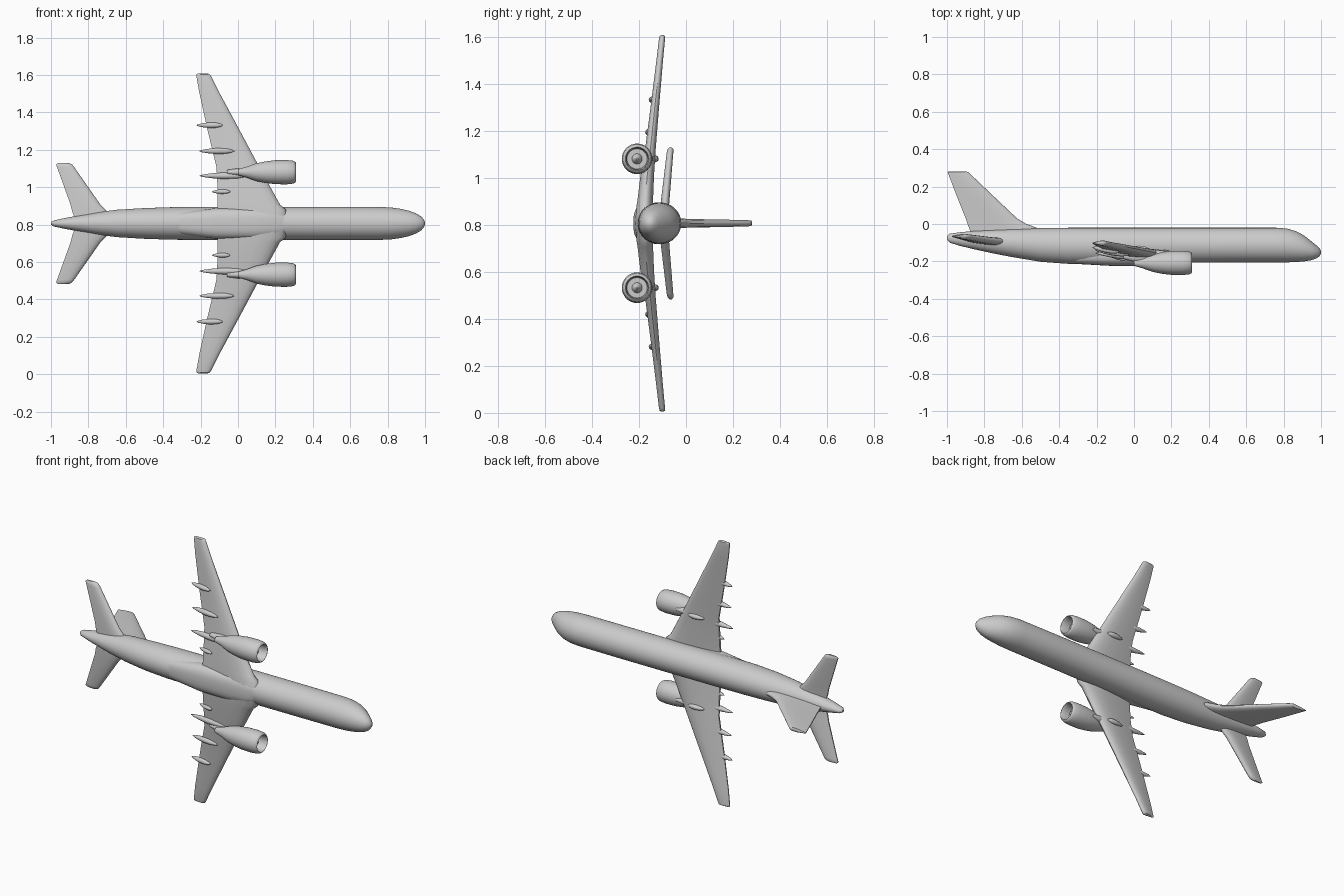
import bpy, bmesh, math
from mathutils import Vector

if "Cube" in bpy.data.objects:
    bpy.data.objects.remove(bpy.data.objects["Cube"])

CZ = 0.806  # height of the plane's centre line; nose +x, roof +y, wings along z

grey = bpy.data.materials.new("light grey")
grey.diffuse_color = (0.6, 0.6, 0.6, 1)
grey.use_nodes = True
grey.node_tree.nodes["Principled BSDF"].inputs["Base Color"].default_value = grey.diffuse_color


def loft(name, rings, closed=False):
    """Skin a list of equal-length point rings, capping both ends."""
    bm = bmesh.new()
    vs = [[bm.verts.new(p) for p in r] for r in rings]
    n = len(vs[0])
    pairs = list(zip(vs, vs[1:])) + ([(vs[-1], vs[0])] if closed else [])
    for a, b in pairs:
        for i in range(n):
            j = (i + 1) % n
            bm.faces.new((a[i], a[j], b[j], b[i]))
    if not closed:
        bm.faces.new(vs[0])
        bm.faces.new(vs[-1])
    bmesh.ops.recalc_face_normals(bm, faces=bm.faces)
    me = bpy.data.meshes.new(name)
    bm.to_mesh(me)
    bm.free()
    me.materials.append(grey)
    ob = bpy.data.objects.new(name, me)
    bpy.context.collection.objects.link(ob)
    bpy.context.view_layer.objects.active = ob
    bpy.ops.object.select_all(action='DESELECT')
    ob.select_set(True)
    bpy.ops.object.shade_smooth_by_angle(angle=math.radians(42))
    return ob


def oval(x, y, z, ry, rz, n=32, power=1.0):
    """Ring across the x axis; power below 1 makes it boxier."""
    pts = []
    for i in range(n):
        a = 2 * math.pi * i / n
        c, s = math.cos(a), math.sin(a)
        pts.append((x, y + ry * math.copysign(abs(c) ** power, c),
                    z + rz * math.copysign(abs(s) ** power, s)))
    return pts


# chord fraction and thickness fraction around an aerofoil
HALF = [(0, 0), (.02, .4), (.08, .75), (.2, 1), (.4, 1), (.65, .75), (.88, .42), (1, .2)]
FOIL = HALF + [(c, -t) for c, t in reversed(HALF[1:])]


def foil(lead, trail, half, span, mid, upright=False):
    """Aerofoil ring; lies across z for wings or across y for the fin."""
    pts = []
    for c, t in FOIL:
        x = lead + (trail - lead) * c
        pts.append((x, span, mid + half * t) if upright else (x, mid + half * t, span))
    return pts


def spindle(name, x0, x1, y, z, ry, rz, tilt=0.0):
    """Slim pod pointed at both ends."""
    rings = []
    for t, r in [(0, .08), (.08, .4), (.25, .75), (.5, 1), (.75, .9), (.92, .5), (1, .08)]:
        rings.append(oval(x0 + (x1 - x0) * t, y + tilt * (t - .5), z, ry * r, rz * r, 14))
    return loft(name, rings)


# fuselage: x, roof y, belly y, half width
body = [(-1, -.066, -.082, .007), (-.985, -.052, -.1, .016), (-.93, -.044, -.117, .028),
        (-.85, -.037, -.136, .043), (-.75, -.031, -.158, .06), (-.65, -.026, -.177, .073),
        (-.5, -.022, -.202, .082), (-.35, -.02, -.213, .087), (-.1, -.02, -.213, .089),
        (.2, -.02, -.207, .089), (.5, -.02, -.205, .089), (.76, -.02, -.205, .088),
        (.82, -.025, -.205, .085), (.87, -.04, -.203, .078), (.91, -.062, -.2, .069),
        (.95, -.094, -.193, .055), (.98, -.118, -.182, .037), (.994, -.133, -.17, .02),
        (1, -.146, -.158, .006)]
loft("fuselage", [oval(x, (t + b) / 2, CZ, (t - b) / 2, w, 40) for x, t, b, w in body])

# belly fairing between the wings
fairing = [(-.42, .03, .03), (-.3, .05, .06), (-.12, .06, .082), (.08, .06, .084),
           (.2, .052, .075), (.27, .035, .045)]
loft("belly_fairing", [oval(x, -.164, CZ, ry, rz, 32, .75) for x, ry, rz in fairing])

# tail fin with a curved front fillet
fin = [(-.06, -.5, -.87, .022), (-.02, -.52, -.882, .021), (0, -.575, -.89, .019),
       (.03, -.625, -.9, .018), (.15, -.752, -.948, .016), (.265, -.873, -.992, .013),
       (.278, -.887, -.997, .011), (.281, -.9, -.99, .004)]
loft("tail_fin", [foil(l, t, h, y, CZ, True) for y, l, t, h in fin])

for side, tag in ((1, "upper"), (-1, "lower")):
    def at(d):
        return CZ + side * d

    # main wing: span offset, leading x, trailing x, centre y, half thickness
    wing = [(.0, .27, -.11, -.178, .036), (.075, .255, -.11, -.175, .035),
            (.1, .225, -.11, -.173, .033), (.2, .17, -.11, -.165, .029),
            (.3, .115, -.115, -.153, .023), (.5, .008, -.163, -.132, .018),
            (.7, -.1, -.207, -.111, .014), (.785, -.143, -.222, -.102, .013),
            (.797, -.15, -.222, -.101, .011), (.801, -.16, -.215, -.1, .004)]
    loft("wing_" + tag, [foil(l, t, h, at(d), y) for d, l, t, y, h in wing])

    # tailplane
    tail = [(.0, -.66, -.86, -.096, .02), (.06, -.695, -.885, -.092, .019),
            (.1, -.735, -.895, -.088, .018), (.3, -.875, -.967, -.068, .014),
            (.315, -.887, -.973, -.066, .012), (.323, -.903, -.965, -.065, .005)]
    loft("tailplane_" + tag, [foil(l, t, h, at(d), y) for d, l, t, y, h in tail])

    # engine nacelle with a hollow intake and exhaust plug
    ez, ey = at(.274), -.208
    shell = [(.0, .016), (.05, .03), (.065, .036), (.1, .048), (.15, .058), (.2, .064),
             (.26, .065), (.295, .061), (.307, .055), (.309, .05), (.3, .046),
             (.27, .045), (.255, .043), (.255, .022), (.27, .017), (.285, .004)]
    loft("engine_" + tag, [oval(x, ey, ez, r, r) for x, r in shell])

    # pylon joining the engine to the wing
    pylon = [(-.06, -.17, .016, .012), (0, -.175, .027, .02), (.06, -.178, .034, .023),
             (.12, -.165, .026, .02), (.17, -.16, .016, .012)]
    loft("pylon_" + tag, [oval(x, y, ez, ry, rz, 16) for x, y, ry, rz in pylon])
    spindle("pylon_bump_" + tag, -.03, .08, -.134, ez, .018, .015)

    # flap track fairings under the trailing edge
    for i, (d, x0, x1, y, r) in enumerate([(.17, -.14, -.04, -.178, .013),
                                           (.255, -.205, .06, -.168, .019),
                                           (.387, -.207, -.02, -.152, .017),
                                           (.525, -.222, -.08, -.138, .016)]):
        spindle(f"flap_fairing_{tag}_{i + 1}", x0, x1, y, at(d), r, r * .95, -.025)
